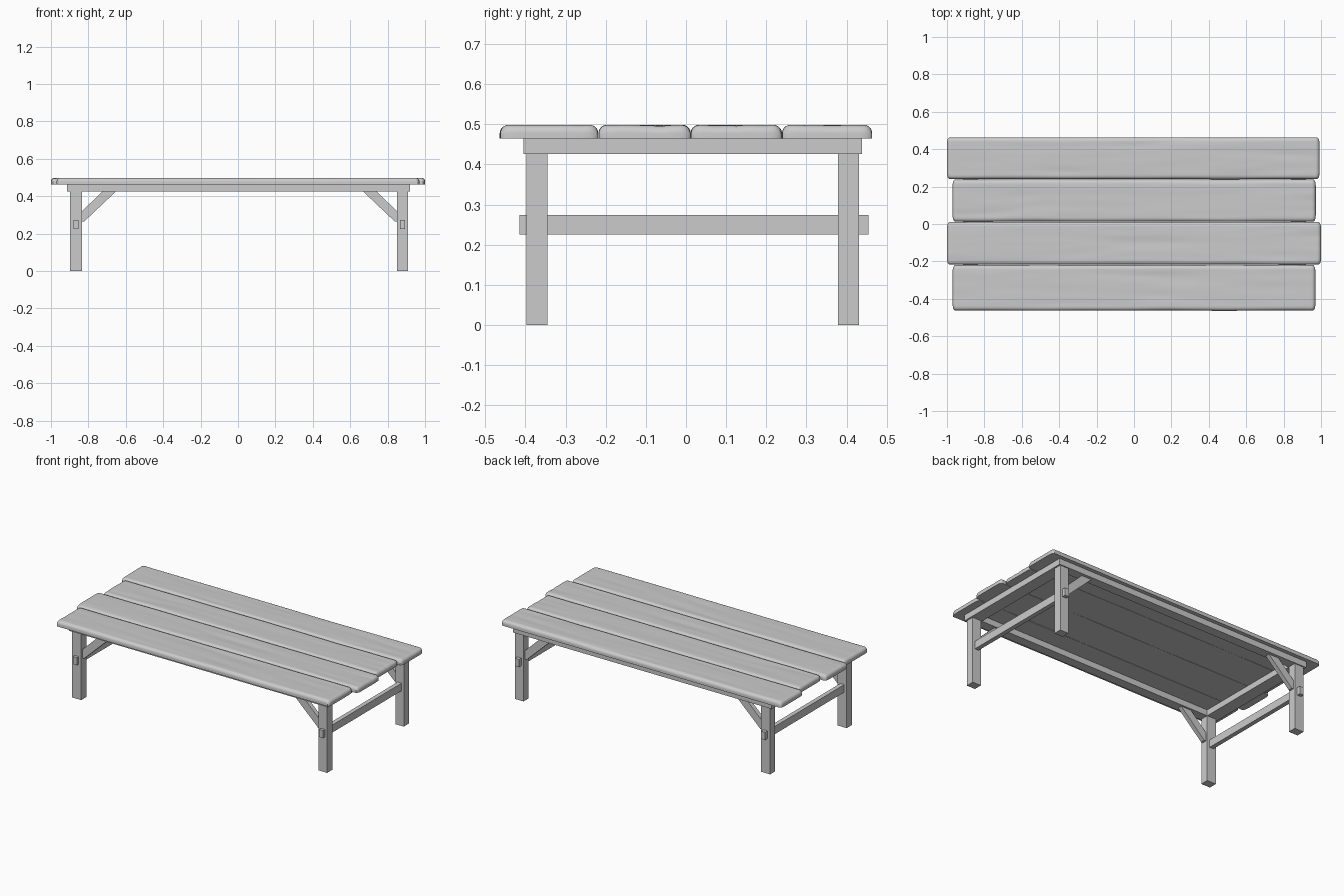
import bpy, bmesh, math
from mathutils import Vector, noise

if "Cube" in bpy.data.objects:
    bpy.data.objects.remove(bpy.data.objects["Cube"])

# Single plain wood-grey colour
grey = bpy.data.materials.new("weathered_grey")
grey.use_nodes = True
colour = (0.6, 0.6, 0.6, 1)
grey.diffuse_color = colour
grey.node_tree.nodes["Principled BSDF"].inputs["Base Color"].default_value = colour


def add_object(name, bm):
    bmesh.ops.recalc_face_normals(bm, faces=bm.faces)
    mesh = bpy.data.meshes.new(name)
    bm.to_mesh(mesh)
    bm.free()
    mesh.materials.append(grey)
    obj = bpy.data.objects.new(name, mesh)
    bpy.context.collection.objects.link(obj)
    return obj


def beam(name, x, y, z):
    """Square-edged timber given by its range on each axis."""
    bm = bmesh.new()
    bmesh.ops.create_cube(bm, size=1)
    for v in bm.verts:
        v.co = [lo + (c + 0.5) * (hi - lo) for c, (lo, hi) in zip(v.co, (x, y, z))]
    return add_object(name, bm)


def brace(name, outline, y):
    """Diagonal strut: an x-z outline extruded along y."""
    bm = bmesh.new()
    face = bm.faces.new([bm.verts.new((px, y[0], pz)) for px, pz in outline])
    side = bmesh.ops.extrude_face_region(bm, geom=[face])["geom"]
    for v in side:
        if isinstance(v, bmesh.types.BMVert):
            v.co.y = y[1]
    return add_object(name, bm)


BOTTOM, TOP, ROUND = 0.464, 0.498, 0.02


def plank(name, x, y, seed):
    """Worn board: a grid with rounded rims and long shallow grain dents."""
    bm = bmesh.new()
    bmesh.ops.create_grid(bm, x_segments=100, y_segments=24, size=1)
    half = Vector(((x[1] - x[0]) / 2, (y[1] - y[0]) / 2))
    mid = Vector(((x[1] + x[0]) / 2, (y[1] + y[0]) / 2))
    for v in bm.verts:
        # Crowd the grid towards the rim so that it rounds smoothly
        u, w = math.sin(v.co.x * math.pi / 2), math.sin(v.co.y * math.pi / 2)
        px, py = u * half.x, w * half.y
        drop = 0
        for d in (half.x - abs(px), half.y - abs(py)):
            t = max(0, 1 - d / ROUND)
            drop += ROUND * (1 - math.sqrt(max(0, 1 - t * t)))
        grain = noise.noise(Vector((px * 2.5, py * 22, seed * 7.3)))
        dent = 0.002 * grain - 0.004 * max(0, abs(grain) - 0.35)
        # Trim the plan corners and let the rims wander slightly
        px -= math.copysign(0.012, u) * abs(u) ** 60 * abs(w) ** 12
        py += 0.0025 * noise.noise(Vector((px * 3, seed, 0))) * abs(w) ** 4
        v.co = (mid.x + px, mid.y + py, TOP + dent - min(drop, ROUND))
    # Skirt and underside
    rim = [e for e in bm.edges if e.is_boundary]
    skirt = bmesh.ops.extrude_edge_only(bm, edges=rim)["geom"]
    for v in skirt:
        if isinstance(v, bmesh.types.BMVert):
            v.co.z = BOTTOM
    bmesh.ops.holes_fill(bm, edges=[e for e in bm.edges if e.is_boundary])
    obj = add_object(name, bm)
    bpy.ops.object.select_all(action='DESELECT')
    obj.select_set(True)
    bpy.context.view_layer.objects.active = obj
    bpy.ops.object.shade_smooth_by_angle(angle=math.radians(50))


# Table top boards, alternating short and long
plank("plank_front", (-0.97, 0.97), (-0.463, -0.22), 1)
plank("plank_front_middle", (-1.0, 1.0), (-0.217, 0.011), 2)
plank("plank_back_middle", (-0.97, 0.972), (0.013, 0.238), 3)
plank("plank_back", (-1.0, 0.992), (0.24, 0.463), 4)

# Frame rails under the boards
RAIL = (0.426, 0.464)
FRAME_X, FRAME_Y, WIDE = (-0.914, 0.92), (-0.405, 0.438), 0.06
beam("front_rail", FRAME_X, (FRAME_Y[0], FRAME_Y[0] + WIDE), RAIL)
beam("back_rail", FRAME_X, (FRAME_Y[1] - WIDE, FRAME_Y[1]), RAIL)
inner_y = (FRAME_Y[0] + WIDE, FRAME_Y[1] - WIDE)
beam("right_rail", (FRAME_X[0], FRAME_X[0] + 0.08), inner_y, RAIL)
beam("left_rail", (FRAME_X[1] - 0.08, FRAME_X[1]), inner_y, RAIL)

# Legs, braces and through stretchers at each end
LEG_Y = {"front": (-0.397, -0.345), "back": (0.379, 0.431)}
ENDS = {"right": ((-0.898, -0.834), 1), "left": ((0.85, 0.91), -1)}
for side, (leg_x, inward) in ENDS.items():
    inner = leg_x[1] if inward > 0 else leg_x[0]
    for row, leg_y in LEG_Y.items():
        beam(f"{row}_{side}_leg", leg_x, leg_y, (0, 0.426))
        outline = [(inner, 0.265), (inner + inward * 0.012, 0.265),
                   (inner + inward * 0.182, 0.426), (inner + inward * 0.11, 0.426),
                   (inner, 0.32)]
        centre = sum(leg_y) / 2
        brace(f"{row}_{side}_brace", outline, (centre - 0.014, centre + 0.014))
    centre = sum(leg_x) / 2
    beam(f"{side}_stretcher", (centre - 0.014, centre + 0.014), (-0.415, 0.455), (0.225, 0.274))
